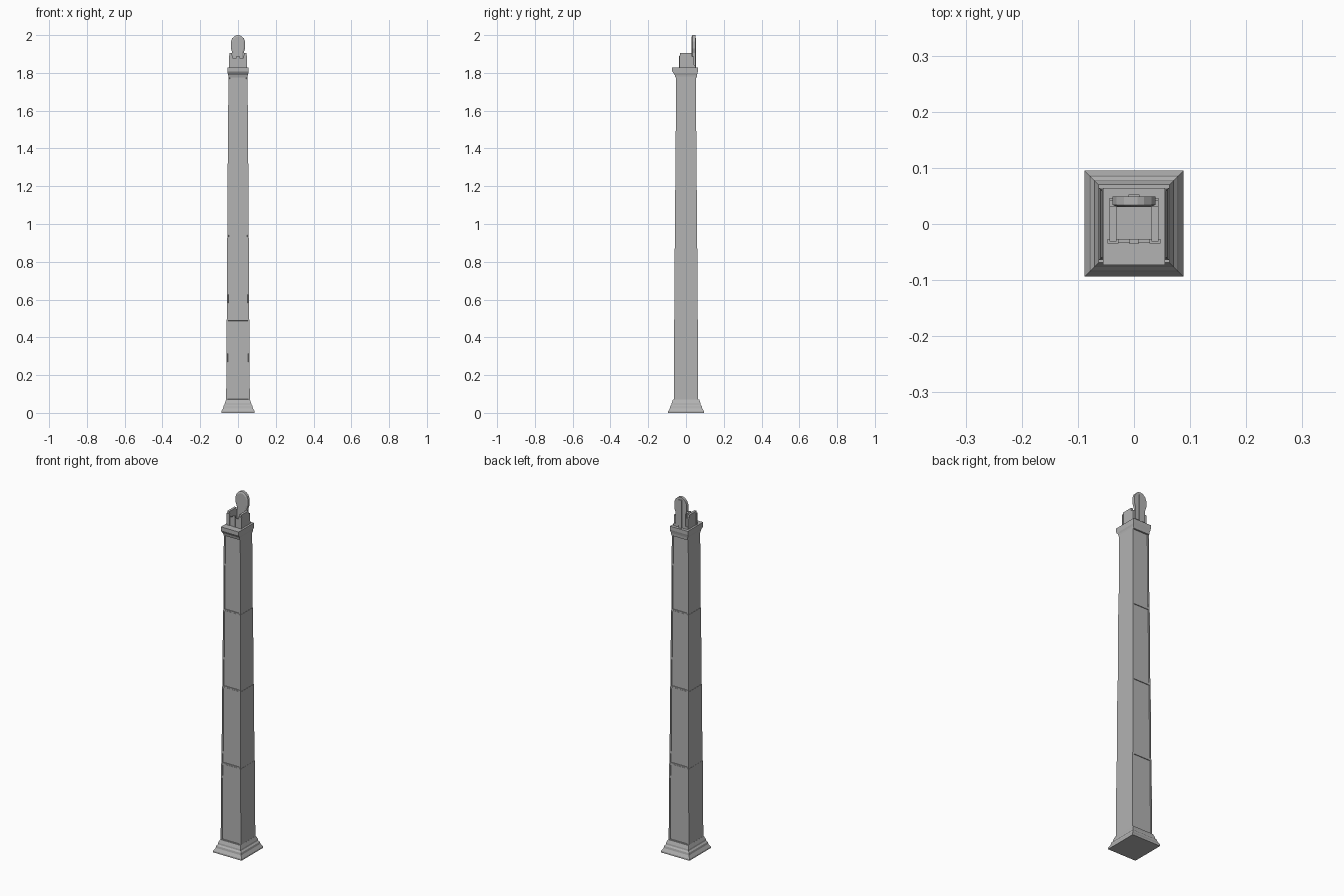
import bpy, bmesh

if "Cube" in bpy.data.objects:
    bpy.data.objects.remove(bpy.data.objects["Cube"])

stone = bpy.data.materials.new("grey stone")
stone.use_nodes = True
COLOUR = (0.45, 0.45, 0.45, 1)
stone.diffuse_color = COLOUR
stone.node_tree.nodes["Principled BSDF"].inputs["Base Color"].default_value = COLOUR


def finish(bm, name):
    bmesh.ops.recalc_face_normals(bm, faces=bm.faces)
    mesh = bpy.data.meshes.new(name)
    bm.to_mesh(mesh)
    bm.free()
    mesh.materials.append(stone)
    obj = bpy.data.objects.new(name, mesh)
    bpy.context.collection.objects.link(obj)
    return obj


def stack(name, rings, panels=False):
    """Loft rectangles given as (half width, front y, back y, z)."""
    bm = bmesh.new()
    loops = [[bm.verts.new(p) for p in
              ((-w, f, z), (w, f, z), (w, b, z), (-w, b, z))]
             for w, f, b, z in rings]
    bm.faces.new(loops[0][::-1])
    bm.faces.new(loops[-1])
    walls = []
    for low, high in zip(loops, loops[1:]):
        for i in range(4):
            j = (i + 1) % 4
            walls.append(bm.faces.new((low[i], low[j], high[j], high[i])))
    if panels:
        # sunken panels on the front and back only
        bm.normal_update()
        for face in (walls[0], walls[2]):
            bmesh.ops.inset_region(bm, faces=[face], thickness=0.010)
            n = face.normal.copy()
            bmesh.ops.inset_region(bm, faces=[face], thickness=0.0003)
            bmesh.ops.translate(bm, verts=face.verts, vec=n * -0.004)
    return finish(bm, name)


def box(name, x0, x1, y0, y1, z0, z1):
    bm = bmesh.new()
    bmesh.ops.create_cube(bm, size=1)
    for v in bm.verts:
        v.co.x = x1 if v.co.x > 0 else x0
        v.co.y = y1 if v.co.y > 0 else y0
        v.co.z = z1 if v.co.z > 0 else z0
    return finish(bm, name)


# Stepped, flared plinth
stack("plinth", [(w, -w - 0.006, w + 0.007, z) for w, z in (
    (0.088, 0), (0.088, 0.009), (0.079, 0.024), (0.077, 0.036),
    (0.071, 0.043), (0.070, 0.052), (0.063, 0.070))])

# Four shaft blocks, each a little narrower than the one below
levels = (0.065, 0.495, 0.925, 1.355, 1.785)
for i, (z0, z1) in enumerate(zip(levels, levels[1:])):
    w = 0.0625 - 0.0032 * i
    d = w + 0.002
    stack(f"shaft_block_{i + 1}",
          [(w, -d, d, z0), (w - 0.002, -d + 0.002, d - 0.002, z1)], True)

# Cornice, overhanging towards the front
stack("cornice", [(0.050, -0.056, 0.058, 1.775), (0.052, -0.060, 0.059, 1.79),
                  (0.055, -0.068, 0.061, 1.80), (0.055, -0.073, 0.063, 1.808),
                  (0.055, -0.073, 0.063, 1.828)])

# Open enclosure on top
box("enclosure_floor", -0.044, 0.044, -0.033, 0.046, 1.826, 1.842)
for side, s in (("left", 1), ("right", -1)):
    a, b = sorted((0.031 * s, 0.044 * s))
    box(side + "_side_wall", a, b, -0.031, 0.031, 1.84, 1.905)
    a, b = sorted((0.028 * s, 0.047 * s))
    box(side + "_front_post", a, b, -0.035, -0.027, 1.828, 1.893)
    a, b = sorted((0.030 * s, 0.044 * s))
    box(side + "_back_post", a, b, 0.030, 0.043, 1.828, 1.888)
box("front_wall", -0.031, 0.031, -0.033, -0.028, 1.828, 1.878)
box("front_boss", -0.008, 0.008, -0.036, -0.027, 1.828, 1.89)

# Upright crest slab with a rounded point and a chamfered front
half = ((0.030, 1.84), (0.030, 1.905), (0.038, 1.93), (0.038, 1.965),
        (0.031, 1.983), (0.018, 1.995), (0.006, 2.0))
outline = list(half) + [(-x, z) for x, z in reversed(half)]
bm = bmesh.new()
front = bm.faces.new([bm.verts.new((x, 0.049, z)) for x, z in outline])
made = bmesh.ops.extrude_face_region(bm, geom=[front])["geom"]
cap = [g for g in made if isinstance(g, bmesh.types.BMFace)][0]
for v in cap.verts:
    v.co.y = 0.034
bm.normal_update()
bmesh.ops.inset_region(bm, faces=[cap], thickness=0.009)
for v in cap.verts:
    v.co.y = 0.030
finish(bm, "crest_slab")
box("crest_rib", -0.010, 0.010, 0.048, 0.053, 1.828, 1.985)
